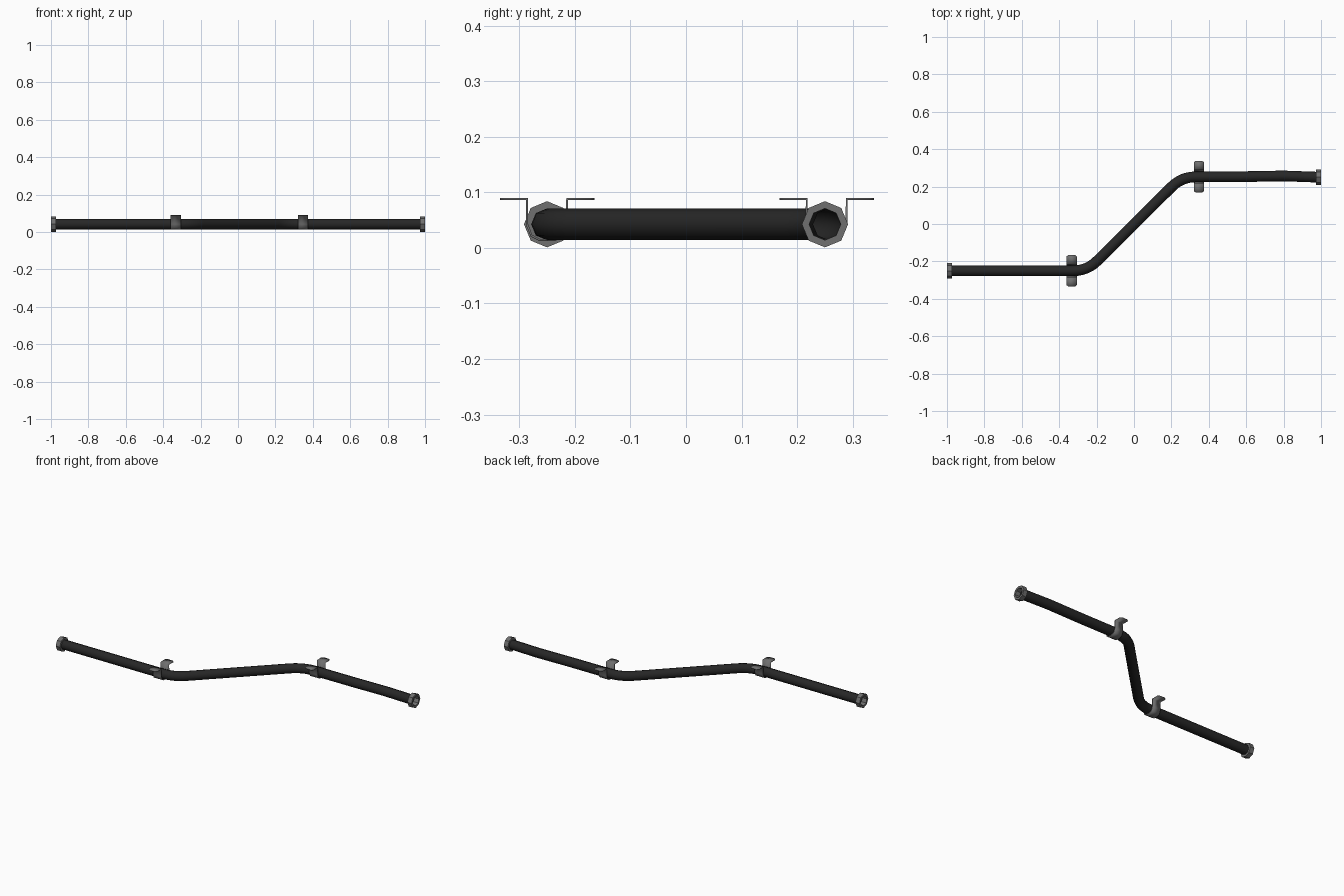
import bpy, bmesh, math
from mathutils import Vector

if "Cube" in bpy.data.objects:
    bpy.data.objects.remove(bpy.data.objects["Cube"])

ZC = 0.0425   # height of the pipe axis
SIDES = 8


def material(name, v):
    m = bpy.data.materials.new(name)
    m.diffuse_color = (v, v, v, 1)
    m.use_nodes = True
    m.node_tree.nodes["Principled BSDF"].inputs["Base Color"].default_value = m.diffuse_color
    return m


black = material("black pipe", 0.02)
grey = material("grey metal", 0.16)


def make_object(name, rows, mat, angle, closed_v=False, closed_u=False):
    """Skin a grid of point rows into a mesh."""
    bm = bmesh.new()
    grid = [[bm.verts.new(p) for p in row] for row in rows]
    n, k = len(grid), len(grid[0])
    for i in range(n if closed_u else n - 1):
        for j in range(k if closed_v else k - 1):
            a, b = grid[i], grid[(i + 1) % n]
            bm.faces.new((a[j], b[j], b[(j + 1) % k], a[(j + 1) % k]))
    bmesh.ops.recalc_face_normals(bm, faces=bm.faces)
    me = bpy.data.meshes.new(name)
    bm.to_mesh(me)
    bm.free()
    me.materials.append(mat)
    ob = bpy.data.objects.new(name, me)
    bpy.context.collection.objects.link(ob)
    bpy.context.view_layer.objects.active = ob
    ob.select_set(True)
    bpy.ops.object.shade_smooth_by_angle(angle=math.radians(angle))
    ob.select_set(False)
    return ob


def bend(p, c, q, r, steps=6):
    """Rounded corner at c, as a quadratic curve."""
    p, c, q = Vector(p), Vector(c), Vector(q)
    a, b = c + (p - c).normalized() * r, c + (q - c).normalized() * r
    return [a * (1 - t) ** 2 + c * 2 * t * (1 - t) + b * t * t
            for t in (i / steps for i in range(steps + 1))]


# Pipe: offset path with two bends, slight bow in the right run
left, c1, c2, right = (-0.992, -0.25), (-0.25, -0.25), (0.255, 0.252), (0.992, 0.25)
path = [Vector(left)] + bend(left, c1, c2, 0.075) + bend(c1, c2, (0.58, 0.252), 0.075)
path += [Vector((0.58, 0.253)), Vector((0.8, 0.257)), Vector(right)]
rows = []
for i, p in enumerate(path):
    d = (path[min(i + 1, len(path) - 1)] - path[max(i - 1, 0)]).normalized()
    if i in (0, len(path) - 1):
        d = Vector((1, 0))
    ring = []
    for j in range(SIDES):
        a = 2 * math.pi * j / SIDES
        s = 0.0285 * math.sin(a)
        ring.append((p.x - d.y * s, p.y + d.x * s, ZC + 0.0285 * math.cos(a)))
    rows.append(ring)
make_object("pipe", rows, black, 50, closed_v=True)

# End collars: octagonal rings
for name, sx, y in (("left_collar", -1, -0.25), ("right_collar", 1, 0.25)):
    rows = []
    for x, r in ((0.973, 0.0275), (0.973, 0.0415), (1.0, 0.0415), (1.0, 0.0285)):
        rows.append([(sx * x, y + r * math.sin(math.tau * j / SIDES),
                      ZC + r * math.cos(math.tau * j / SIDES)) for j in range(SIDES)])
    make_object(name, rows, grey, 30, closed_v=True, closed_u=True)

# Hanger straps: U under the pipe with outward tabs, (y, z, half width)
half = [(0.085, 0.088, 0.017), (0.077, 0.088, 0.0275), (0.036, 0.088, 0.0275),
        (0.036, 0.042, 0.0275), (0.028, 0.022, 0.0275), (0.014, 0.0145, 0.0275)]
profile = half + [(-y, z, w) for y, z, w in reversed(half)]
for name, x, y0 in (("left_hanger", -0.333, -0.25), ("right_hanger", 0.347, 0.253)):
    rows = [[(x - w, y0 + y, z), (x + w, y0 + y, z)] for y, z, w in profile]
    ob = make_object(name, rows, grey, 30)
    # recalc on an open strip may pick either side; keep thickness centred
    sol = ob.modifiers.new("thickness", 'SOLIDIFY')
    sol.thickness = 0.004
    sol.offset = 0
